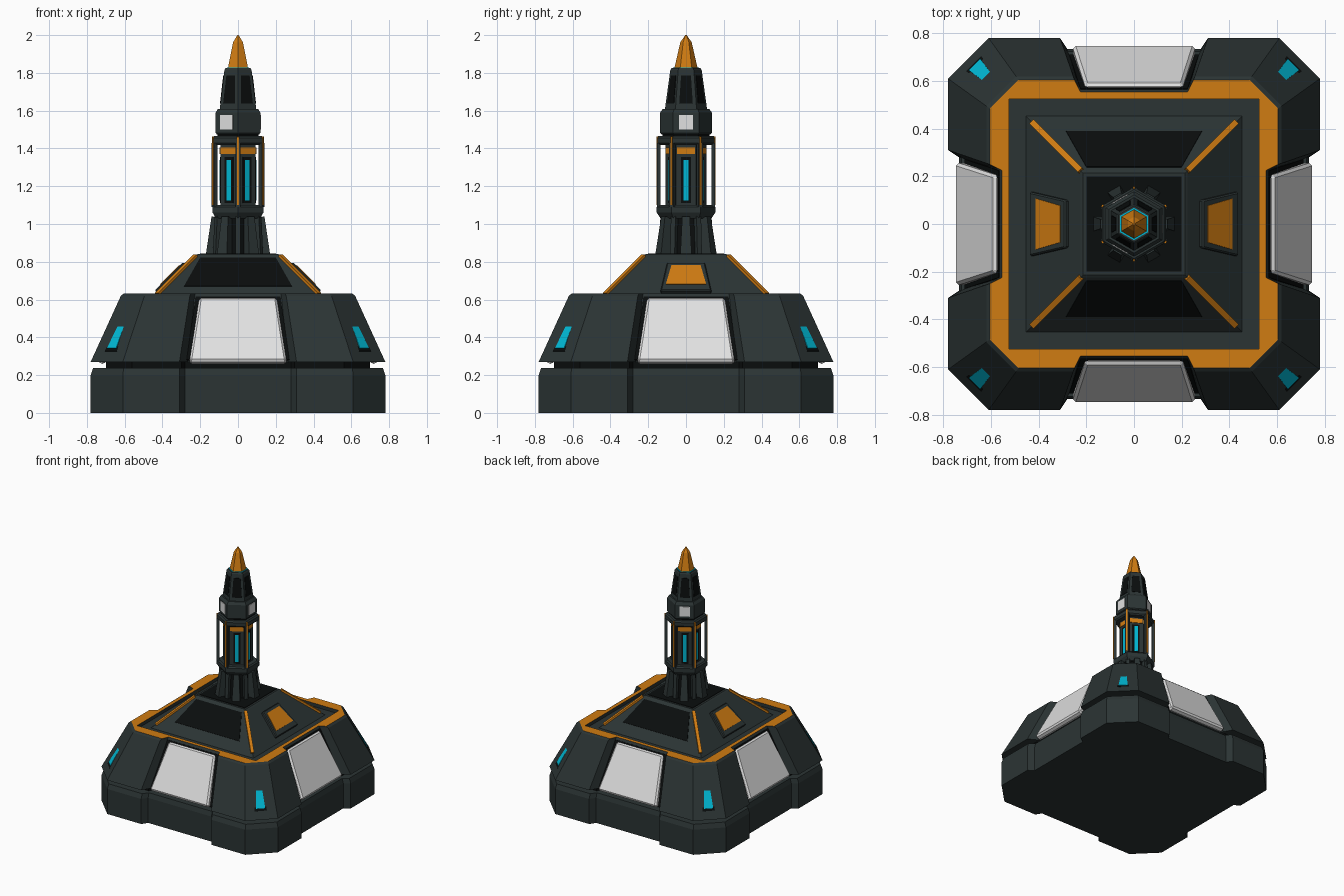
import bpy, bmesh, math
from mathutils import Vector

cube = bpy.data.objects.get("Cube")
if cube:
    bpy.data.objects.remove(cube, do_unlink=True)


def material(name, rgb):
    m = bpy.data.materials.new(name)
    m.use_nodes = True
    m.diffuse_color = (*rgb, 1)
    m.node_tree.nodes["Principled BSDF"].inputs["Base Color"].default_value = (*rgb, 1)
    return m


DARK = material("dark slate", (0.024, 0.034, 0.034))
BLACK = material("near black", (0.003, 0.004, 0.004))
ORANGE = material("orange", (0.63, 0.20, 0.006))
LIGHT = material("light grey", (0.75, 0.75, 0.75))
CYAN = material("cyan light", (0.0, 0.48, 0.66))

HEX = math.cos(math.pi / 6)
SIDES = [0, 90, 180, 270]
CORNERS = [45, 135, 225, 315]
FACES = range(0, 360, 60)
EDGES = range(30, 390, 60)


def finish(name, bm, *mats):
    bmesh.ops.recalc_face_normals(bm, faces=bm.faces)
    me = bpy.data.meshes.new(name)
    bm.to_mesh(me)
    bm.free()
    for m in mats:
        me.materials.append(m)
    ob = bpy.data.objects.new(name, me)
    bpy.context.collection.objects.link(ob)
    return ob


def loft(bm, loops, cap_top=True):
    """Skin closed loops of points, bottom to top."""
    rows = [[bm.verts.new(p) for p in loop] for loop in loops]
    for a, b in zip(rows, rows[1:]):
        for i in range(len(a)):
            j = (i + 1) % len(a)
            bm.faces.new((a[i], a[j], b[j], b[i]))
    bm.faces.new(rows[0][::-1])
    if cap_top:
        bm.faces.new(rows[-1])
    return rows


def ngon(n, r, z, turn):
    return [(r * math.cos(a), r * math.sin(a), z)
            for a in (math.radians(turn) + math.tau * i / n for i in range(n))]


def prism(name, rings, mat, n=6, turn=30):
    """Stack of regular polygons given as (radius, height)."""
    bm = bmesh.new()
    loft(bm, [ngon(n, r, z, turn) for r, z in rings])
    return finish(name, bm, mat)


def plate(name, angles, low, high, mat, out=0.006, depth=0.01, bevel=0):
    """Sloped trapezoid slabs around the axis; low/high = (radius, z, half width)."""
    bm = bmesh.new()
    slope = Vector((high[0] - low[0], 0, high[1] - low[1])).normalized()
    normal = Vector((slope.z, 0, -slope.x))
    for angle in angles:
        a = math.radians(angle)
        loops = []
        for d in (-depth, out):
            loop = []
            for (r, z, w), s in ((low, -1), (low, 1), (high, 1), (high, -1)):
                x, y, z = r + normal.x * d, s * w, z + normal.z * d
                loop.append((x * math.cos(a) - y * math.sin(a),
                             x * math.sin(a) + y * math.cos(a), z))
            loops.append(loop)
        loft(bm, loops)
    ob = finish(name, bm, mat)
    if bevel:
        mod = ob.modifiers.new("bevel", "BEVEL")
        mod.width, mod.segments = bevel, 1
    return ob


def outline(z, o, c, nx, ny, depth):
    """Chamfered square with a tapered notch in the middle of each side."""
    pts = []
    for x, y in ((-o, -c), (-c, -o), (-nx, -o), (-ny, -depth), (ny, -depth), (nx, -o)):
        pts.append((x, y))
    pts = pts[1:] + [(c, -o)]
    loop = []
    for k in range(4):
        co, si = ((1, 0), (0, 1), (-1, 0), (0, -1))[k]
        loop += [(x * co - y * si, x * si + y * co, z) for x, y in pts]
    return loop


# Foot
bm = bmesh.new()
loft(bm, [outline(0, 0.78, 0.61, 0.31, 0.28, 0.735),
          outline(0.2, 0.78, 0.61, 0.31, 0.28, 0.735),
          outline(0.237, 0.767, 0.605, 0.31, 0.28, 0.725)])
finish("foot", bm, DARK)
bm = bmesh.new()
loft(bm, [outline(z, 0.7, 0.56, 0.3, 0.28, 0.67) for z in (0.22, 0.28)])
finish("foot_gap", bm, BLACK)

# Sloped skirt with an orange rim round a sunken deck
bm = bmesh.new()
rows = loft(bm, [outline(0.27, 0.78, 0.61, 0.31, 0.265, 0.70),
                 outline(0.62, 0.62, 0.495, 0.255, 0.23, 0.562),
                 outline(0.632, 0.605, 0.485, 0.25, 0.225, 0.555)], cap_top=False)
inner = [[bm.verts.new(p) for p in ngon(4, 0.525 * math.sqrt(2), z, 45)] for z in (0.632, 0.605)]
for i in range(4):
    j = (i + 1) % 4
    bm.faces.new((inner[0][i], inner[0][j], inner[1][j], inner[1][i]))
bm.faces.new(inner[1])
rim = []
for loop in (rows[-1], inner[0]):
    for i, v in enumerate(loop):
        rim.append(bm.edges.get((v, loop[(i + 1) % len(loop)])))
bmesh.ops.triangle_fill(bm, use_beauty=True, edges=rim, normal=(0, 0, 1))
for f in bm.faces:
    if all(v.co.z > 0.63 for v in f.verts):
        f.material_index = 1
finish("skirt", bm, DARK, ORANGE)

# Light armour panels and corner lamps
plate("notch_backing", SIDES, (0.708, 0.28, 0.272), (0.566, 0.615, 0.225), BLACK, 0.004)
plate("armour_panel", SIDES, (0.745, 0.272, 0.258), (0.58, 0.61, 0.205), LIGHT, 0.008, 0.04, 0.012)
plate("lamp_frame", CORNERS, (0.950, 0.325, 0.045), (0.806, 0.565, 0.024), BLACK, 0.003)
plate("lamp", CORNERS, (0.941, 0.34, 0.034), (0.815, 0.55, 0.015), CYAN, 0.007)

# Pyramid roof
R2 = math.sqrt(2)
prism("roof", [(0.455 * R2, 0.603), (0.225 * R2, 0.833), (0.215 * R2, 0.84)], DARK, 4, 45)
prism("roof_top", [(0.2 * R2, 0.835), (0.2 * R2, 0.844)], BLACK, 4, 45)
plate("roof_window", [90, 270], (0.388, 0.67, 0.285), (0.238, 0.82, 0.2), BLACK, 0.004)
plate("roof_ridge", CORNERS, (0.428 * R2, 0.63, 0.012), (0.224 * R2, 0.834, 0.012), ORANGE, 0.007)
plate("hatch_frame", [0, 180], (0.425, 0.633, 0.135), (0.275, 0.783, 0.1), DARK, 0.022, 0.01, 0.006)
plate("hatch", [0, 180], (0.395, 0.663, 0.107), (0.293, 0.765, 0.077), ORANGE, 0.026)

# Tower root with buttresses
prism("tower_root", [(0.13, 0.83), (0.115, 1.06)], BLACK)
plate("buttress", FACES, (0.17, 0.84, 0.03), (0.14, 1.04, 0.02), DARK, 0, 0.08)
plate("root_rib", EDGES, (0.145, 0.84, 0.014), (0.135, 1.05, 0.014), DARK, 0, 0.06)
prism("lower_collar", [(0.135, 1.03), (0.155, 1.06), (0.155, 1.09), (0.145, 1.1)], DARK)

# Open cage: lit core and six posts
prism("core", [(0.108, 1.09), (0.108, 1.43)], DARK)
apothem = 0.108 * HEX
plate("core_recess", FACES, (apothem, 1.11, 0.026), (apothem, 1.355, 0.026), BLACK, 0.002)
plate("core_lamp", FACES, (apothem, 1.125, 0.013), (apothem, 1.34, 0.013), CYAN, 0.005)
plate("core_band", FACES, (apothem, 1.37, 0.048), (apothem, 1.405, 0.048), ORANGE, 0.005)
plate("cage_post", EDGES, (0.154, 1.09, 0.014), (0.154, 1.43, 0.014), DARK, 0, 0.02)
plate("post_trim", EDGES, (0.154, 1.1, 0.005), (0.154, 1.462, 0.005), ORANGE, 0.003)
prism("upper_collar", [(0.145, 1.418), (0.155, 1.428), (0.155, 1.455), (0.145, 1.467)], DARK)

# Head with alternating light plates
prism("neck", [(0.125, 1.46), (0.125, 1.49)], BLACK)
prism("head", [(0.13, 1.475), (0.137, 1.482), (0.137, 1.59), (0.122, 1.61)], DARK)
apothem = 0.137 * HEX
plate("head_plate", [0, 120, 240], (apothem, 1.5, 0.038), (apothem, 1.578, 0.038), LIGHT, 0.004)

# Tapered spire
prism("spire", [(0.112, 1.605), (0.083, 1.815), (0.076, 1.825)], DARK)
plate("spire_window", FACES, (0.0925, 1.637, 0.036), (0.0755, 1.785, 0.026), BLACK, 0.003)
prism("tip_ring", [(0.068, 1.82), (0.068, 1.828)], CYAN)
prism("tip", [(0.062, 1.822), (0.03, 1.962), (0.004, 2.0)], ORANGE)
